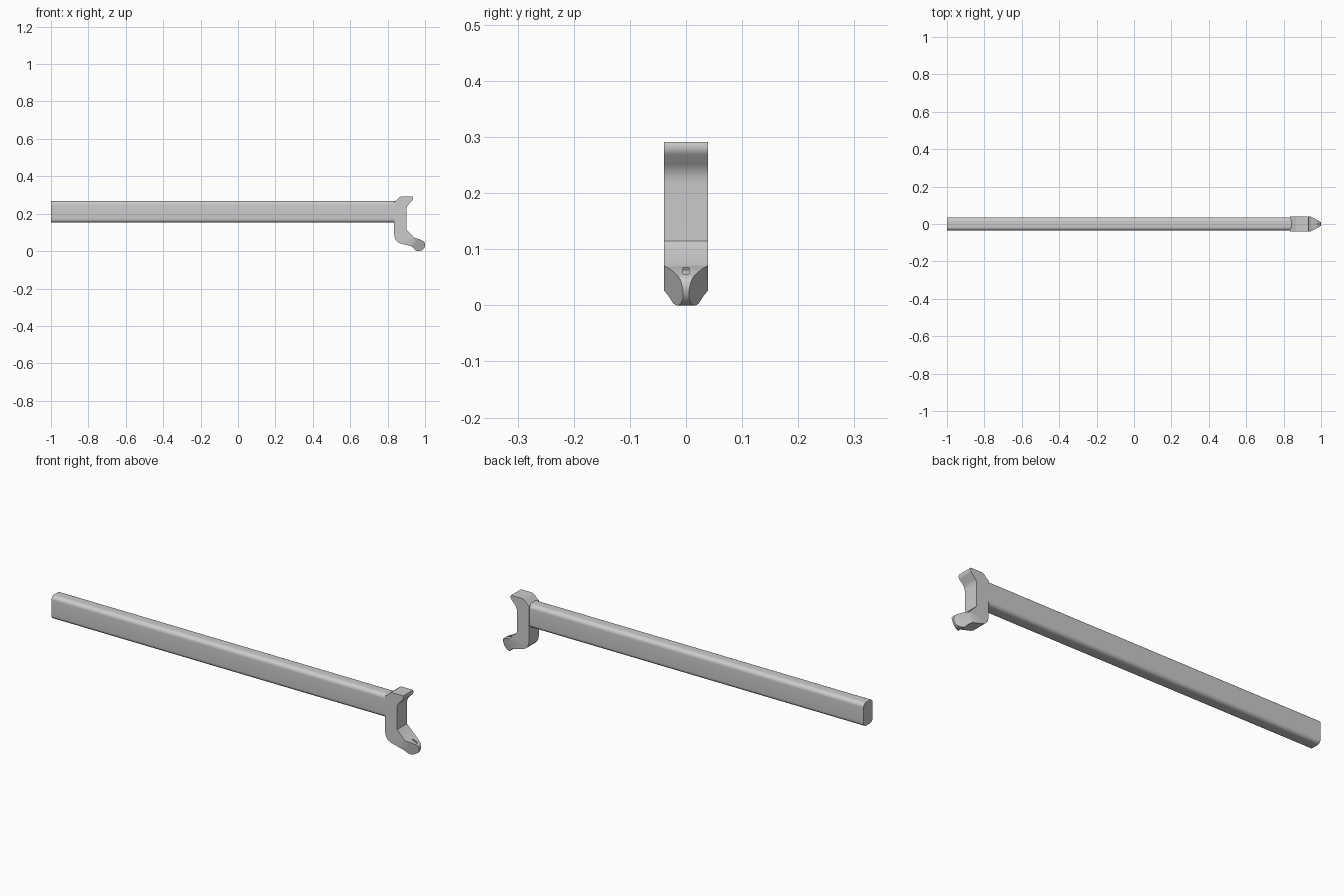
import bpy, bmesh, math
from mathutils import Vector

if "Cube" in bpy.data.objects:
    bpy.data.objects.remove(bpy.data.objects["Cube"])


def finish(name, bm, angle=30):
    bmesh.ops.recalc_face_normals(bm, faces=bm.faces)
    mesh = bpy.data.meshes.new(name)
    bm.to_mesh(mesh)
    bm.free()
    obj = bpy.data.objects.new(name, mesh)
    bpy.context.collection.objects.link(obj)
    bpy.ops.object.select_all(action='DESELECT')
    obj.select_set(True)
    bpy.context.view_layer.objects.active = obj
    bpy.ops.object.shade_smooth_by_angle(angle=math.radians(angle))
    return obj


def prism(points, direction):
    bm = bmesh.new()
    face = bm.faces.new([bm.verts.new(p) for p in points])
    ext = bmesh.ops.extrude_face_region(bm, geom=[face])
    moved = [g for g in ext['geom'] if isinstance(g, bmesh.types.BMVert)]
    bmesh.ops.translate(bm, verts=moved, vec=direction)
    return bm


def arc(cx, cz, r, a0, a1, n):
    return [(cx + r * math.cos(math.radians(a0 + (a1 - a0) * i / n)),
             cz + r * math.sin(math.radians(a0 + (a1 - a0) * i / n))) for i in range(n + 1)]


# Long handle bar with rounded long edges
hw, z0, z1, r = 0.0355, 0.152, 0.268, 0.02
section = []
for cy, cz, a in ((hw - r, z1 - r, 0), (r - hw, z1 - r, 90),
                  (r - hw, z0 + r, 180), (hw - r, z0 + r, 270)):
    section += arc(cy, cz, r, a, a + 90, 8)
finish("handle_bar", prism([(-1, y, z) for y, z in section], (1.86, 0, 0)))

# Hooked head: side profile with upper jaw and lower arm
W = 0.039
profile = [(0.835, 0.264), (0.847, 0.272), (0.858, 0.284), (0.869, 0.291), (0.934, 0.291)]
profile += [(0.936, 0.284), (0.935, 0.276), (0.931, 0.269), (0.913, 0.251),
            (0.906, 0.241), (0.902, 0.229), (0.901, 0.216)]
profile += [(0.901, 0.115), (0.945, 0.071), (0.966, 0.065), (0.991, 0.053)]
# rounded tip of the lower arm
profile += arc(0.966, 0.034, 0.034, 20, -115, 14)
profile += [(0.938, 0.017), (0.926, 0.026), (0.868, 0.041)]
profile += [(0.854, 0.048), (0.843, 0.059), (0.838, 0.072), (0.835, 0.09)]
bm = prism([(x, -W, z) for x, z in profile], (0, 2 * W, 0))

# Taper both sides of the tip to a narrow nose
for s in (1, -1):
    cut = bmesh.ops.bisect_plane(
        bm, geom=bm.verts[:] + bm.edges[:] + bm.faces[:],
        plane_co=Vector((0.935, s * W, 0.047)),
        plane_no=Vector((0.455, s, -0.205)).normalized(), clear_outer=True)
    edges = [e for e in bm.edges if e.is_boundary]
    bmesh.ops.holes_fill(bm, edges=edges, sides=0)
head = finish("hook_head", bm)

# Small notch in the top of the tip
bpy.ops.mesh.primitive_cube_add(size=1, location=(0.972, 0, 0.063),
                                rotation=(0, math.radians(25), 0))
cutter = bpy.context.object
cutter.name = "notch_cutter"
cutter.scale = (0.03, 0.01, 0.014)
cutter.hide_render = True
cutter.hide_set(True)
mod = head.modifiers.new("notch", 'BOOLEAN')
mod.operation = 'DIFFERENCE'
mod.solver = 'EXACT'
mod.object = cutter
